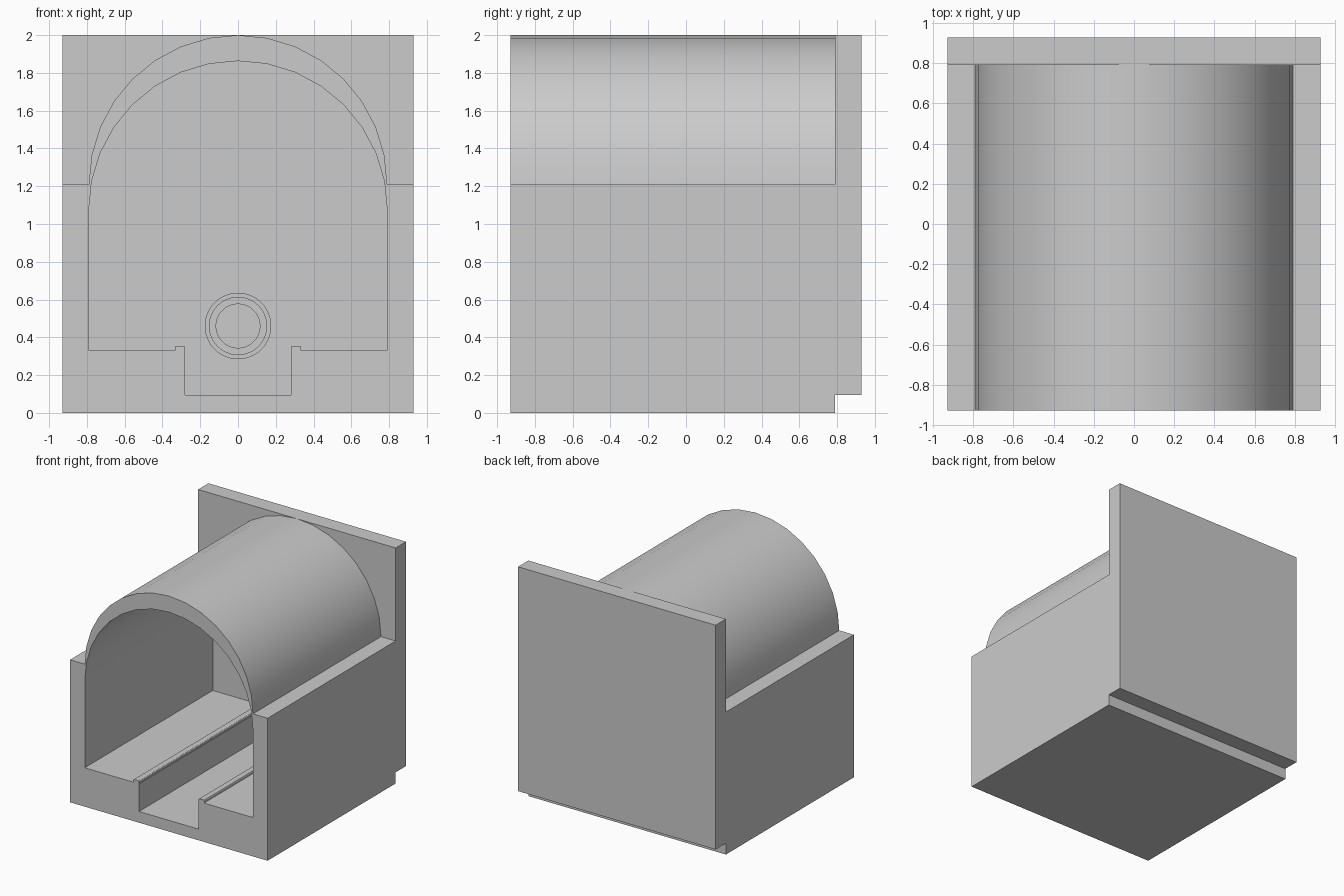
import bpy
import bmesh
from math import sin, cos, pi, tau, radians

cube = bpy.data.objects.get("Cube")
if cube:
    bpy.data.objects.remove(cube)

# Main dimensions
HALF, WALL_Y = 0.928, 0.79
RADIUS, SPRING, INNER_SPRING = 0.79, 1.21, 1.073
FLOOR, TRENCH, TRENCH_X = 0.33, 0.095, 0.28

grey = bpy.data.materials.new("light grey")
grey.use_nodes = True
grey.diffuse_color = (0.6, 0.6, 0.6, 1)
grey.node_tree.nodes["Principled BSDF"].inputs["Base Color"].default_value = (0.6, 0.6, 0.6, 1)


def finish(bm, name, smooth=True):
    bmesh.ops.recalc_face_normals(bm, faces=bm.faces)
    mesh = bpy.data.meshes.new(name)
    bm.to_mesh(mesh)
    bm.free()
    mesh.materials.append(grey)
    obj = bpy.data.objects.new(name, mesh)
    bpy.context.collection.objects.link(obj)
    if smooth:
        bpy.ops.object.select_all(action="DESELECT")
        obj.select_set(True)
        bpy.context.view_layer.objects.active = obj
        bpy.ops.object.shade_smooth_by_angle(angle=radians(30))
    return obj


def box(name, x, y, z, bevel=0.0):
    bm = bmesh.new()
    bmesh.ops.create_cube(bm, size=1)
    for v in bm.verts:
        for i, (low, high) in enumerate((x, y, z)):
            v.co[i] = low if v.co[i] < 0 else high
    if bevel:
        edges = [e for e in bm.edges if abs(e.verts[0].co.y - e.verts[1].co.y) > 0.1]
        bmesh.ops.bevel(bm, geom=edges, offset=bevel, segments=3, profile=0.5, affect="EDGES")
    return finish(bm, name, smooth=bool(bevel))


def mirror(obj):
    mod = obj.modifiers.new("Mirror", "MIRROR")
    mod.merge_threshold = 0.0005


def quarter_arc(centre_z, steps=8):
    return [(RADIUS * cos(i * pi / 2 / steps), centre_z + RADIUS * sin(i * pi / 2 / steps))
            for i in range(steps + 1)]


# Vaulted body: half of the cross-section, extruded and mirrored
profile = [(0, 0), (HALF, 0), (HALF, SPRING)]
profile += quarter_arc(SPRING)
profile += quarter_arc(INNER_SPRING)[::-1]
profile += [(RADIUS, FLOOR), (TRENCH_X, FLOOR), (TRENCH_X, TRENCH), (0, TRENCH)]
bm = bmesh.new()
front = [bm.verts.new((x, -HALF, z)) for x, z in profile]
back = [bm.verts.new((x, WALL_Y, z)) for x, z in profile]
bm.faces.new(front)
bm.faces.new(back[::-1])
for i in range(len(profile)):
    j = (i + 1) % len(profile)
    if abs(profile[i][0]) + abs(profile[j][0]) > 0.001:  # leave the seam open
        bm.faces.new((front[j], front[i], back[i], back[j]))
mirror(finish(bm, "vaulted_body"))

# Back wall
box("back_wall", (-HALF, HALF), (WALL_Y, HALF), (TRENCH, 2.0))

# Rails along both trench edges
mirror(box("rails", (TRENCH_X, 0.334), (-HALF, WALL_Y), (FLOOR - 0.002, 0.355), 0.008))


def ring(name, stations, segments=48, centre_z=0.46):
    """Lathe (radius, distance out from the wall) stations around the y axis."""
    bm = bmesh.new()
    loops = [[bm.verts.new((r * cos(k * tau / segments), WALL_Y - d,
                            centre_z + r * sin(k * tau / segments)))
              for k in range(segments)] for r, d in stations]
    for a, b in zip(loops, loops[1:]):
        for k in range(segments):
            n = (k + 1) % segments
            bm.faces.new((a[k], a[n], b[n], b[k]))
    bm.faces.new(loops[-1])
    return finish(bm, name)


# Round flange on the inside of the back wall, with a raised collar
ring("flange", [(0.176, 0), (0.176, 0.02), (0.154, 0.02), (0.154, 0.035),
                (0.116, 0.035), (0.116, 0.005)])

# Ten bolts around the collar
for i in range(10):
    a = i * tau / 10
    bolt = ring("flange_bolt", [(0.006, 0), (0.006, 0.026)], 8, 0.46 + 0.16 * sin(a))
    bolt.location.x = 0.16 * cos(a)
